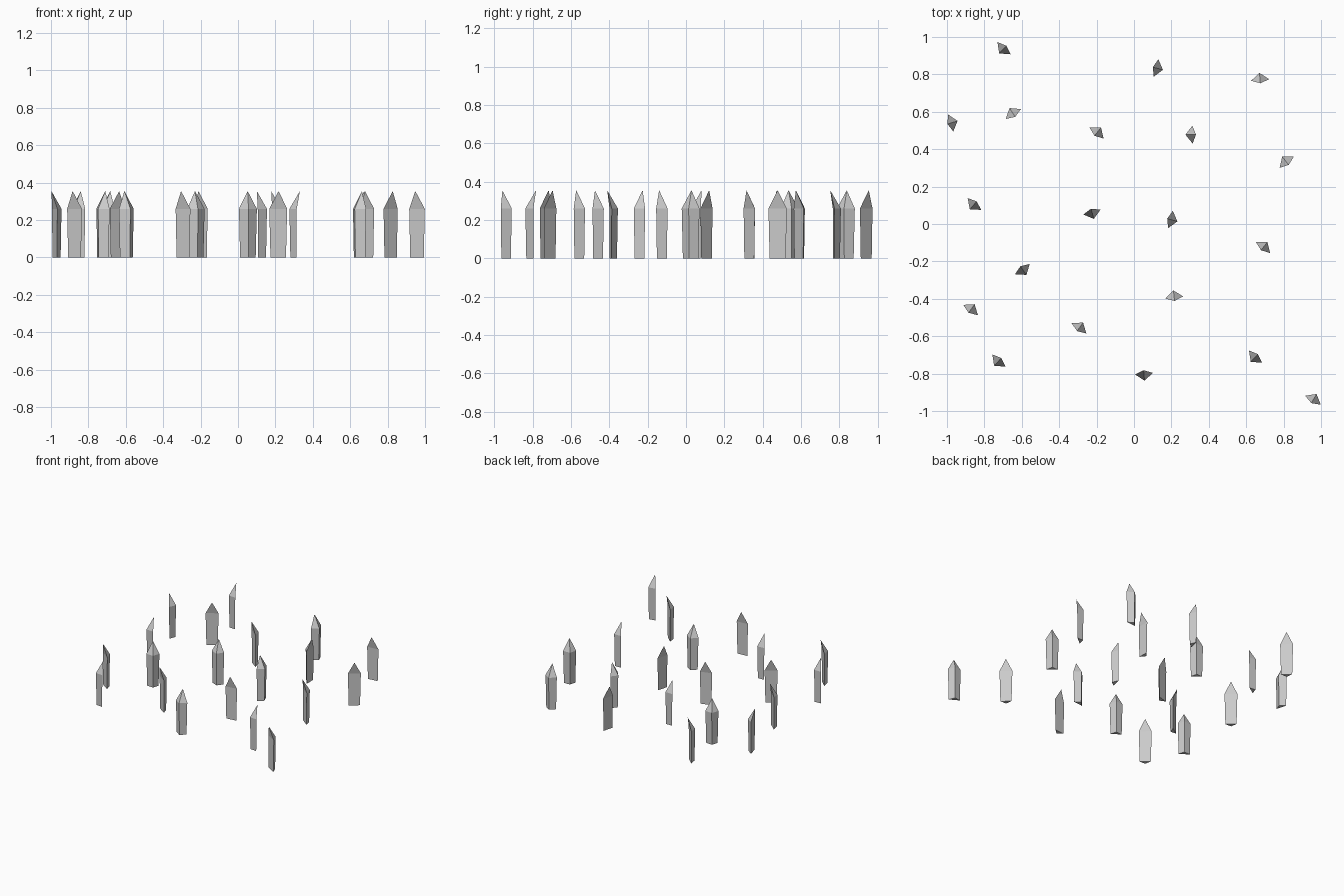
import bpy
from math import radians

# One pointed three-sided shard: flat back, ridge towards +x, tip leaning back
W, D, SHOULDER, HEIGHT = 0.048, 0.038, 0.26, 0.355


def section(z, s):
    return [(0, -W * s, z), (D * s, 0, z), (0, W * s, z)]


verts = section(0, 0.87) + section(SHOULDER, 1.0) + [(-0.018, 0, HEIGHT)]
faces = [(2, 1, 0)]
for i in range(3):
    j = (i + 1) % 3
    faces += [(i, j, j + 3, i + 3), (i + 3, j + 3, 6)]

mesh = bpy.data.meshes.new("shard")
mesh.from_pydata(verts, [], faces)
mesh.update()

# Scattered shards: x, y, ridge direction in degrees
PLACES = [
    (-0.695, 0.94, 227), (0.118, 0.834, -15), (0.674, 0.77, 95),
    (-0.645, 0.588, 123), (-0.98, 0.54, 17), (-0.20, 0.486, 52),
    (0.313, 0.478, 181), (0.816, 0.33, 128), (-0.853, 0.107, 229),
    (-0.225, 0.064, -74), (0.195, 0.024, -15), (0.69, -0.126, 52),
    (-0.597, -0.241, -55), (0.215, -0.393, 97), (-0.874, -0.46, 55),
    (-0.294, -0.558, 55), (-0.722, -0.73, 227), (0.65, -0.709, 227),
    (0.053, -0.80, -85), (0.957, -0.942, 60),
]
for n, (x, y, a) in enumerate(PLACES, 1):
    ob = bpy.data.objects.new(f"shard_{n}", mesh)
    ob.location = (x, y, 0)
    ob.rotation_euler = (0, 0, radians(a))
    bpy.context.collection.objects.link(ob)
